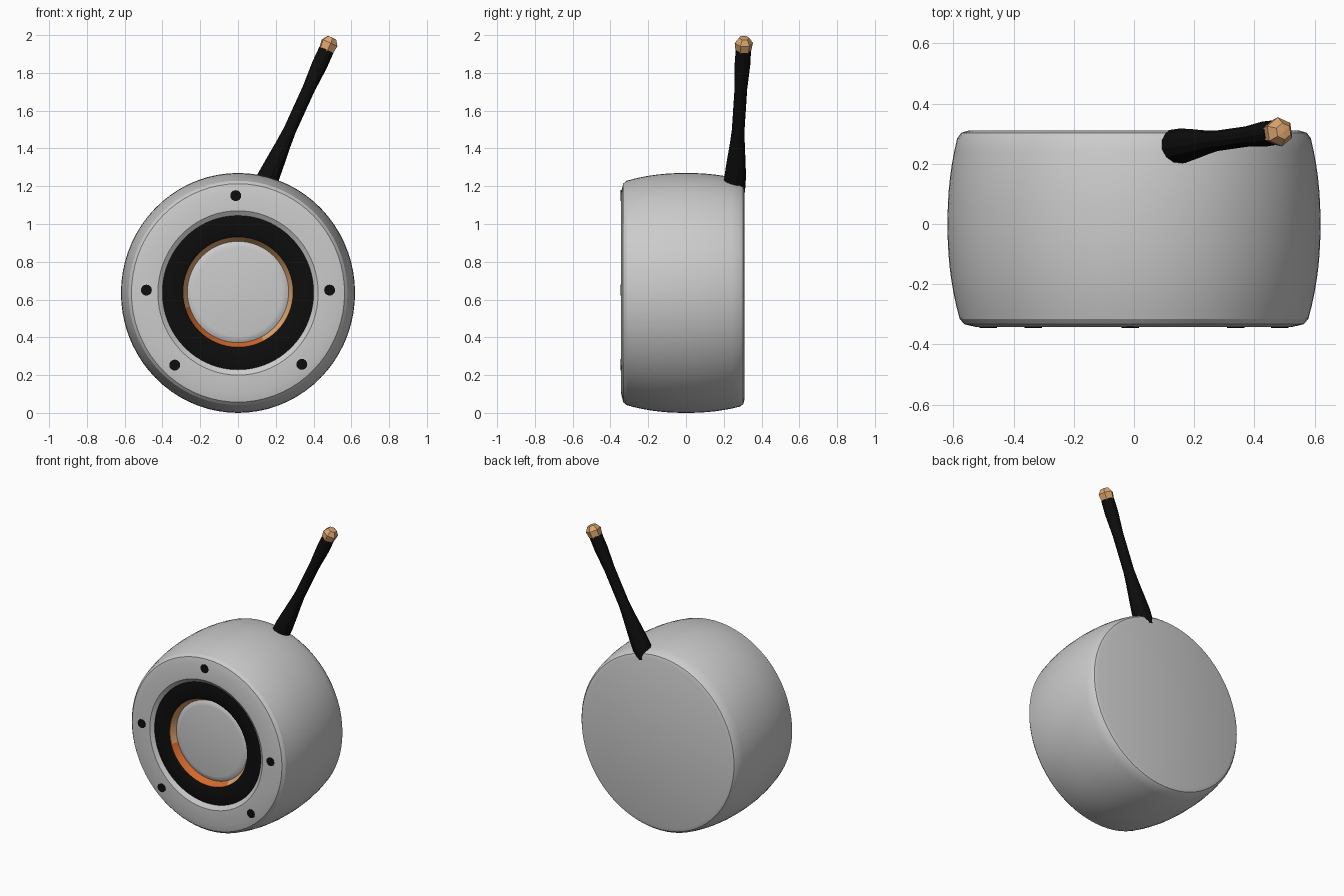
import bpy, bmesh, math
from mathutils import Matrix, Vector

cube = bpy.data.objects.get("Cube")
if cube:
    bpy.data.objects.remove(cube, do_unlink=True)


def material(name, rgb):
    m = bpy.data.materials.new(name)
    m.use_nodes = True
    m.diffuse_color = (*rgb, 1)
    bsdf = next(n for n in m.node_tree.nodes if n.type == 'BSDF_PRINCIPLED')
    bsdf.inputs["Base Color"].default_value = (*rgb, 1)
    return m


grey = material("light grey", (0.6, 0.6, 0.6))
black = material("black", (0.004, 0.004, 0.004))
peach = material("peach", (0.72, 0.38, 0.16))
orange = material("orange", (0.65, 0.14, 0.025))


def finish(name, bm, mats, smooth=True):
    bmesh.ops.recalc_face_normals(bm, faces=bm.faces)
    mesh = bpy.data.meshes.new(name)
    bm.to_mesh(mesh)
    bm.free()
    obj = bpy.data.objects.new(name, mesh)
    bpy.context.collection.objects.link(obj)
    for m in mats:
        mesh.materials.append(m)
    if smooth:
        bpy.ops.object.select_all(action='DESELECT')
        obj.select_set(True)
        bpy.context.view_layer.objects.active = obj
        bpy.ops.object.shade_smooth_by_angle(angle=math.radians(25))
    return obj


def lathe(name, profile, frame, mats, segs=64, smooth=True, rule=None):
    """Turn (radius, height) points about the frame's z axis; zero radius closes an end."""
    bm = bmesh.new()
    rings = []
    for r, h in profile:
        n = segs if r > 0 else 1
        rings.append([bm.verts.new((r * math.cos(math.tau * i / n),
                                    r * math.sin(math.tau * i / n), h)) for i in range(n)])
    for band, (a, b) in enumerate(zip(rings, rings[1:])):
        for i in range(segs):
            j = (i + 1) % segs
            corners = [a[i % len(a)], a[j % len(a)], b[j % len(b)], b[i % len(b)]]
            face = bm.faces.new(list(dict.fromkeys(corners)))
            if rule:
                face.material_index = rule(band, face.calc_center_median())
    bm.transform(frame)
    return finish(name, bm, mats, smooth)


# Drum frame: local x is world x, local y is up, local z points forward
drum = (Matrix.Translation((0, 0, 0.635)) @ Matrix.Diagonal((0.976, 1, 1, 1))
        @ Matrix.Rotation(math.pi / 2, 4, 'X'))
face = Matrix.Translation((0, 0, 0.64)) @ Matrix.Rotation(math.pi / 2, 4, 'X')

# Barrel-shaped housing with a flat back and a rolled front edge
sides = [(0.635 - 0.037 * (abs(h) / 0.3) ** 2.2, h)
         for h in [-0.285 + 0.6 * i / 14 for i in range(15)]]
lathe("housing", [(0, -0.31), (0.565, -0.31), (0.588, -0.303)] + sides
      + [(0.578, 0.333), (0.535, 0.343), (0.435, 0.343), (0.40, 0.318)],
      drum, [grey], segs=72)

# Black surround set into the front
lathe("speaker_surround", [(0.415, 0.322), (0.40, 0.326), (0.305, 0.326), (0.292, 0.32)],
      face, [black])

# Glowing rim around the recessed centre
lathe("glow_rim", [(0.294, 0.321), (0.289, 0.312), (0.268, 0.28)], face, [peach, orange],
      rule=lambda band, c: 1 if band == 0 or (c.y < -0.08 and c.x < 0.12) else 0)

# Recessed centre disc with a soft edge
lathe("centre_disc", [(0.272, 0.278), (0.255, 0.288), (0.235, 0.292), (0, 0.292)],
      face, [grey])

# Five screw heads
for k, (x, z) in enumerate([(-0.012, 1.15), (-0.485, 0.65), (0.485, 0.65),
                            (-0.335, 0.253), (0.338, 0.257)]):
    spot = Matrix.Translation((x, -0.341, z)) @ Matrix.Rotation(math.pi / 2, 4, 'X')
    lathe(f"screw_{k + 1}", [(0.029, 0), (0.029, 0.005), (0, 0.005)], spot, [black], segs=16)

# Leaning antenna with a flared foot and a faceted tip
foot, top = Vector((0.125, 0.255, 1.17)), Vector((0.497, 0.308, 1.985))
axis = top - foot
lean = Matrix.Translation(foot) @ axis.to_track_quat('Z', 'Y').to_matrix().to_4x4()
length = axis.length
lathe("antenna_rod", [(0, 0), (0.058, 0), (0.058, 0.09), (0.049, 0.19), (0.040, 0.28),
                      (0.034, 0.36), (0.034, 0.6), (0.042, 0.74),
                      (0.041, length - 0.07), (0, length - 0.07)],
      lean, [black], segs=12)
lathe("antenna_tip", [(0, length - 0.08), (0.041, length - 0.08), (0.049, length - 0.03),
                      (0.028, length), (0, length + 0.003)],
      lean, [peach], segs=6, smooth=False)
